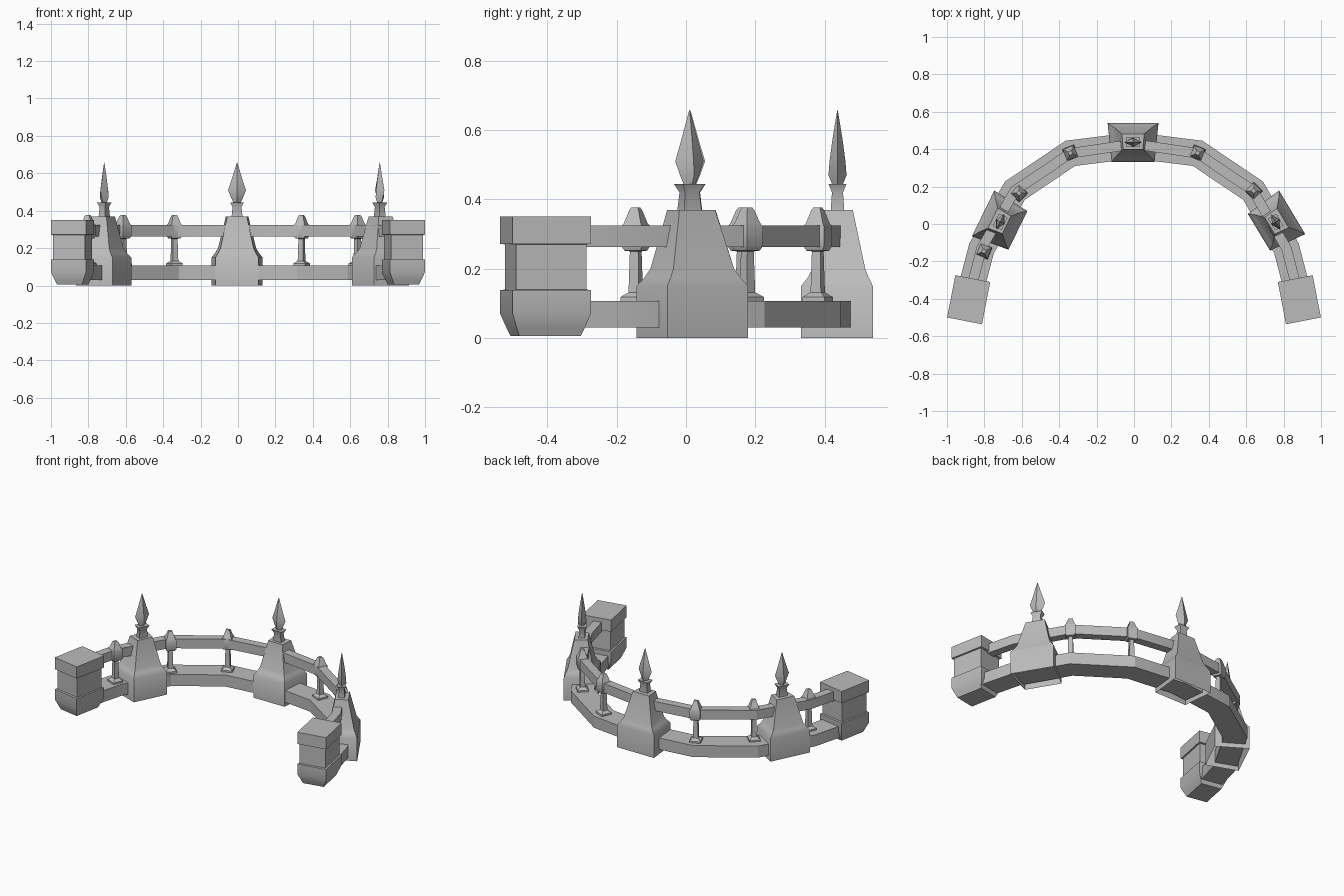
import bpy, bmesh, math
from mathutils import Vector

if "Cube" in bpy.data.objects:
    bpy.data.objects.remove(bpy.data.objects["Cube"], do_unlink=True)

stone = bpy.data.materials.new("grey_stone")
stone.use_nodes = True
GREY = (0.5, 0.5, 0.5, 1)
stone.diffuse_color = GREY
stone.node_tree.nodes["Principled BSDF"].inputs["Base Color"].default_value = GREY


def loft(name, rings, loc=(0, 0), turn=0, open_bottom=False, smooth=40):
    """Skin a stack of closed rings, cap the ends and place the part."""
    bm = bmesh.new()
    loops = [[bm.verts.new(p) for p in ring] for ring in rings]
    n = len(loops[0])
    for a, b in zip(loops, loops[1:]):
        for i in range(n):
            j = (i + 1) % n
            bm.faces.new((a[i], a[j], b[j], b[i]))
    if not open_bottom:
        bm.faces.new(loops[0][::-1])
    bm.faces.new(loops[-1])
    bmesh.ops.recalc_face_normals(bm, faces=bm.faces)
    mesh = bpy.data.meshes.new(name)
    bm.to_mesh(mesh)
    bm.free()
    mesh.materials.append(stone)
    obj = bpy.data.objects.new(name, mesh)
    bpy.context.collection.objects.link(obj)
    obj.location = (loc[0], loc[1], 0)
    obj.rotation_euler.z = math.radians(turn)
    bpy.ops.object.select_all(action="DESELECT")
    bpy.context.view_layer.objects.active = obj
    obj.select_set(True)
    bpy.ops.object.shade_smooth_by_angle(angle=math.radians(smooth))
    return obj


def box_ring(z, hx, hy):
    return [(-hx, -hy, z), (hx, -hy, z), (hx, hy, z), (-hx, hy, z)]


def wedge_ring(z, outer, inner, y0, y1):
    return [(-inner, y0, z), (inner, y0, z), (outer, y1, z), (-outer, y1, z)]


def rail(name, path, half, z0, z1):
    """Sweep a rectangular section along the path with mitred corners."""
    pts = [Vector(p) for p in path]
    rings = []
    for i, p in enumerate(pts):
        d_in = (p - pts[max(i - 1, 0)]).normalized()
        d_out = (pts[min(i + 1, len(pts) - 1)] - p).normalized()
        t = (d_in + d_out).normalized()
        ref = d_in if i else d_out
        side = Vector((t.y, -t.x)) * half / t.dot(ref)
        a, b = p + side, p - side
        rings.append([(a.x, a.y, z0), (a.x, a.y, z1), (b.x, b.y, z1), (b.x, b.y, z0)])
    loft(name, rings, smooth=25)


# Curved rails
def arc(mid_y):
    right = [(0.34, 0.378), (0.637, 0.178), (0.815, -0.13), (0.875, -0.36)]
    return [(-x, y) for x, y in reversed(right)] + [(0, mid_y)] + right


rail("lower_rail", arc(0.42), 0.07, 0.03, 0.107)
rail("upper_rail", arc(0.428), 0.027, 0.262, 0.324)

# End blocks with a heavy cap and a tapered foot
BLOCK = [(0.006, 0.068, 0.09), (0.03, 0.078, 0.1), (0.07, 0.095, 0.115),
         (0.138, 0.095, 0.115), (0.14, 0.086, 0.103), (0.27, 0.086, 0.103),
         (0.272, 0.095, 0.115), (0.35, 0.095, 0.115)]
for side, s in (("left", 1), ("right", -1)):
    loft(side + "_end_block", [box_ring(*r) for r in BLOCK],
         (s * 0.884, -0.405), s * 11)

# Pillars, each with a spear on top
PILLAR = [(0, 0.136, 0.115, -0.105, 0.102), (0.15, 0.136, 0.115, -0.105, 0.102),
          (0.175, 0.117, 0.1, -0.085, 0.09), (0.2, 0.102, 0.088, -0.072, 0.08),
          (0.37, 0.06, 0.052, -0.038, 0.044)]
STEM = [(0.36, 0.03, 0.02), (0.42, 0.024, 0.016), (0.445, 0.037, 0.026)]
BLADE = [(0.44, 0.018, 0.014), (0.47, 0.032, 0.026), (0.51, 0.048, 0.023),
         (0.57, 0.028, 0.015), (0.657, 0.001, 0.001)]


def diamond_ring(z, hx, hy):
    return [(-hx, 0, z), (0, -hy, z), (hx, 0, z), (0, hy, z)]


for side, x, y, turn in (("centre", -0.005, 0.437, 0),
                         ("left", 0.758, 0.01, -59),
                         ("right", -0.715, 0.012, 64)):
    loft(side + "_pillar", [wedge_ring(*r) for r in PILLAR], (x, y), turn, True)
    loft(side + "_spear_stem", [box_ring(*r) for r in STEM], (x, y), turn)
    loft(side + "_spear_blade", [diamond_ring(*r) for r in BLADE], (x, y), turn)

# Slim balusters clasping the upper rail
BALUSTER = [(0.1, 0.034), (0.118, 0.034), (0.132, 0.016), (0.25, 0.013),
            (0.252, 0.025), (0.265, 0.032), (0.322, 0.032), (0.332, 0.026),
            (0.37, 0.014), (0.376, 0.01)]
for i, (x, y, turn) in enumerate([(0.34, 0.38, -22), (-0.34, 0.38, 22),
                                  (0.64, 0.177, -46), (-0.615, 0.165, 46),
                                  (-0.802, -0.145, 68)]):
    loft("baluster_%d" % (i + 1), [box_ring(z, h, h) for z, h in BALUSTER], (x, y), turn)
